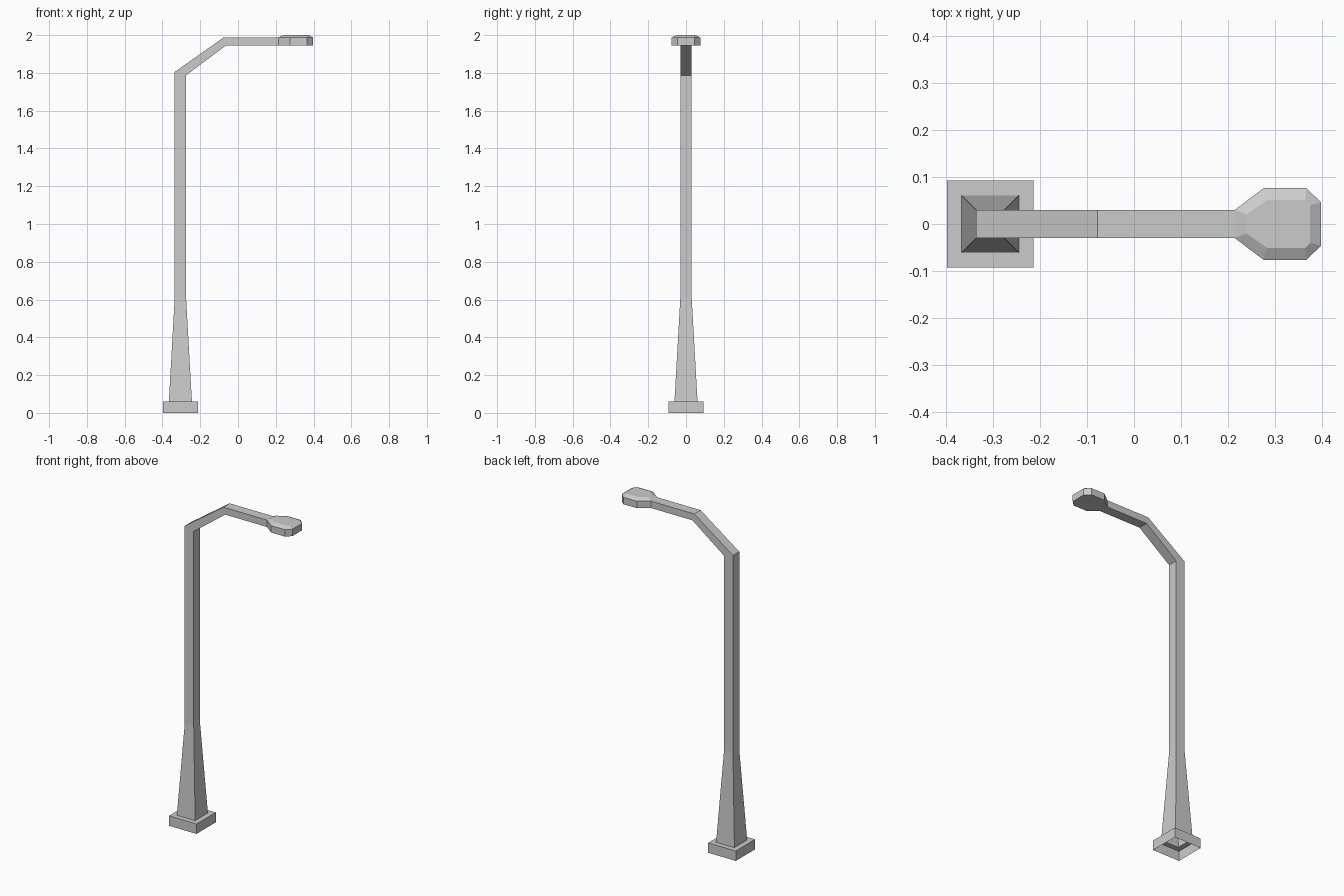
import bpy

if "Cube" in bpy.data.objects:
    bpy.data.objects.remove(bpy.data.objects["Cube"])

CX = -0.305  # centre line of the post


def loft(name, rings, cap_start=False, cap_end=False):
    """Skin a list of equal-length vertex rings with flat quads."""
    n = len(rings[0])
    verts = [v for ring in rings for v in ring]
    faces = []
    for r in range(len(rings) - 1):
        a, b = r * n, (r + 1) * n
        faces += [(a + i, a + (i + 1) % n, b + (i + 1) % n, b + i) for i in range(n)]
    if cap_start:
        faces.append(tuple(reversed(range(n))))
    if cap_end:
        faces.append(tuple(range(len(verts) - n, len(verts))))
    mesh = bpy.data.meshes.new(name)
    mesh.from_pydata(verts, [], faces)
    obj = bpy.data.objects.new(name, mesh)
    bpy.context.collection.objects.link(obj)
    return obj


def square(half, z):
    return [(CX + sx * half, sy * half, z)
            for sx, sy in ((-1, -1), (1, -1), (1, 1), (-1, 1))]


def arm_section(outer, inner, half=0.03):
    """Section of the post/arm: outer and inner profile points in xz."""
    (xo, zo), (xi, zi) = outer, inner
    return [(xo, -half, zo), (xi, -half, zi), (xi, half, zi), (xo, half, zo)]


def outline(half_points, z):
    """Mirror a half outline (y < 0 side, back to tip) across y = 0."""
    return ([(x, -y, z) for x, y in half_points]
            + [(x, y, z) for x, y in reversed(half_points)])


# Plinth: hollow underneath, with a ledge meeting the post
loft("base_plinth", [square(0.092, 0), square(0.092, 0.06), square(0.061, 0.06)])

# Flared post continuing into the bent arm
loft("post_and_arm", [
    square(0.061, 0.06),
    square(0.03, 0.61),
    arm_section((-0.335, 1.805), (-0.275, 1.787)),
    arm_section((-0.077, 1.987), (-0.064, 1.945)),
    arm_section((0.214, 1.987), (0.214, 1.945)),
])

# Lamp head: flat underside, straight sides, bevelled top
rim = [(0.214, 0.03), (0.275, 0.076), (0.366, 0.076), (0.397, 0.046)]
top = [(0.238, 0.02), (0.283, 0.051), (0.364, 0.051), (0.374, 0.040)]
loft("lamp_head",
     [outline(rim, 1.945), outline(rim, 1.987), outline(top, 2.0)],
     cap_start=True, cap_end=True)
